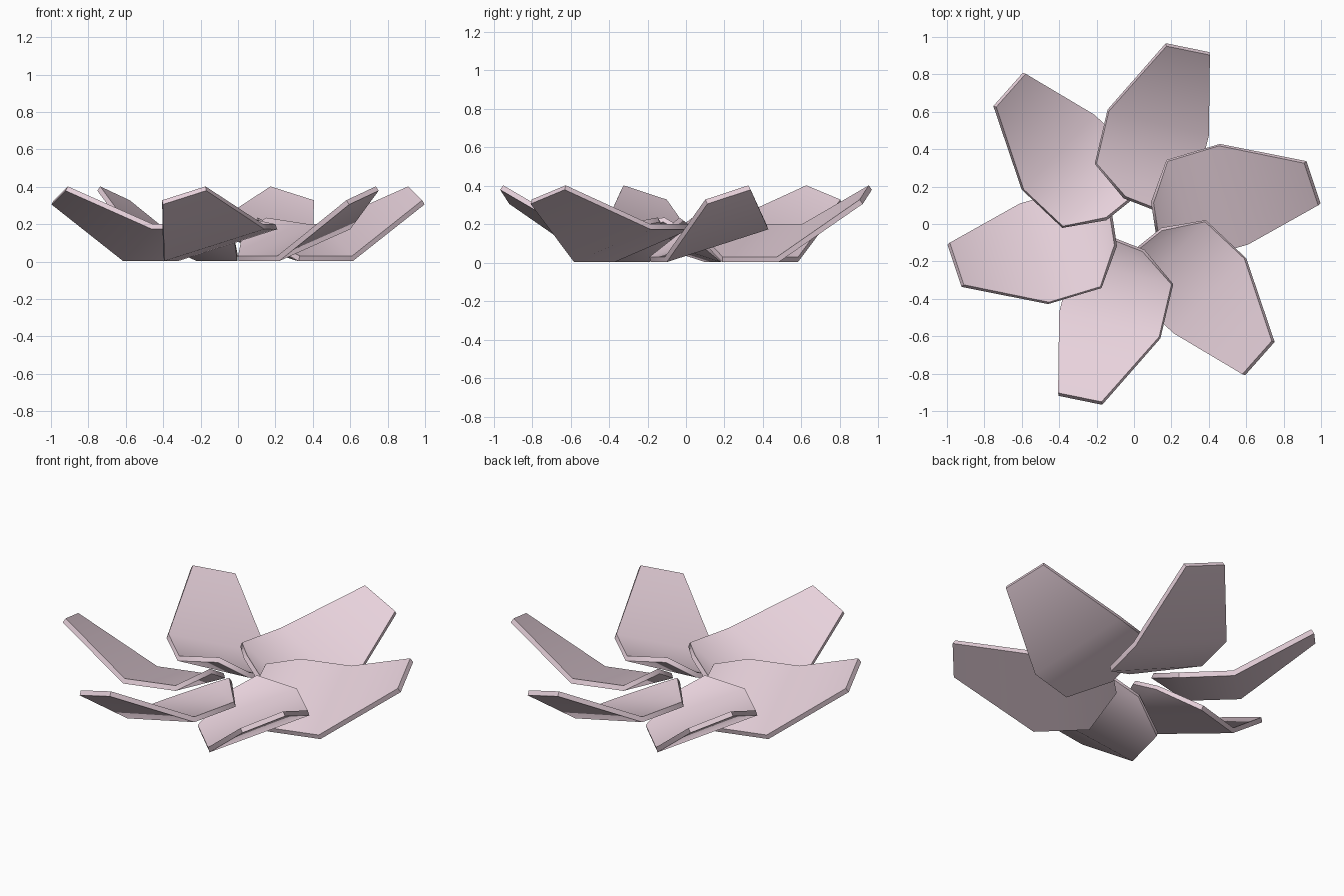
import bpy
import math
from mathutils import Matrix, Vector

if "Cube" in bpy.data.objects:
    bpy.data.objects.remove(bpy.data.objects["Cube"])

# Upper surface of one petal: (high-edge point, low-edge point) from tip to heart
SECTIONS = [
    ((-0.91, -0.325, 0.402), (-0.985, -0.10, 0.328)),
    ((-0.455, -0.418, 0.20), (-0.61, 0.11, 0.03)),
    ((-0.18, -0.335, 0.20), (-0.33, 0.19, 0.03)),
    ((-0.105, -0.112, 0.235), (-0.13, 0.05, 0.14)),
]
COUNT = 6

pink = bpy.data.materials.new("petal_pink")
pink.diffuse_color = (0.80, 0.64, 0.71, 1.0)
pink.use_nodes = True
pink.node_tree.nodes["Principled BSDF"].inputs["Base Color"].default_value = pink.diffuse_color


def make_petal(index):
    turn = Matrix.Rotation(index * math.tau / COUNT, 4, 'Z')
    verts = [turn @ Vector(p) for pair in SECTIONS for p in pair]
    faces = [(2 * i, 2 * i + 2, 2 * i + 3, 2 * i + 1) for i in range(len(SECTIONS) - 1)]
    mesh = bpy.data.meshes.new(f"petal_{index + 1}")
    mesh.from_pydata(verts, [], faces)
    mesh.materials.append(pink)
    petal = bpy.data.objects.new(mesh.name, mesh)
    bpy.context.collection.objects.link(petal)

    # Thickness grows downward from the upper surface
    solid = petal.modifiers.new("thickness", 'SOLIDIFY')
    solid.thickness = 0.028
    solid.offset = -1
    solid.use_even_offset = True

    bpy.ops.object.select_all(action='DESELECT')
    petal.select_set(True)
    bpy.context.view_layer.objects.active = petal
    bpy.ops.object.modifier_apply(modifier=solid.name)
    bpy.ops.object.shade_smooth_by_angle(angle=math.radians(50))


# Ring of overlapping petals
for i in range(COUNT):
    make_petal(i)
